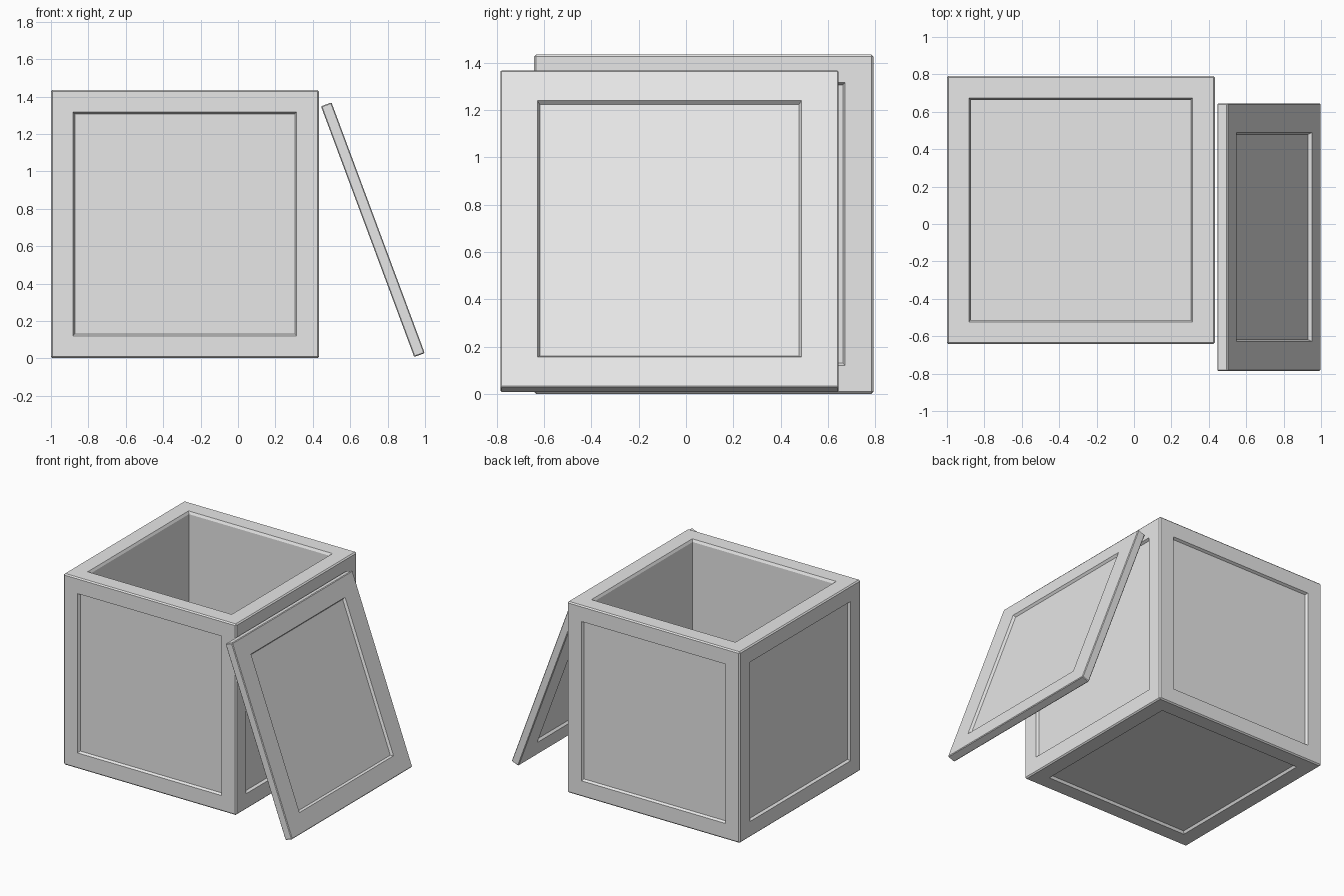
import bpy
import bmesh
import math
from mathutils import Vector

cube = bpy.data.objects.get("Cube")
if cube:
    bpy.data.objects.remove(cube, do_unlink=True)

grey = bpy.data.materials.new("plain_grey")
grey.use_nodes = True
colour = (0.8, 0.8, 0.8, 1.0)
grey.diffuse_color = colour
grey.node_tree.nodes["Principled BSDF"].inputs["Base Color"].default_value = colour

SLOPE = 0.01    # inward slant of a recess wall
DEPTH = 0.018   # depth of a recess


def inset(bm, face, thickness, depth=0.0):
    bmesh.ops.inset_individual(bm, faces=[face], thickness=thickness,
                               depth=depth, use_even_offset=True)


def bevelled_block(size, bevel):
    bm = bmesh.new()
    bmesh.ops.create_cube(bm, size=1)
    bmesh.ops.scale(bm, vec=size, verts=bm.verts)
    bmesh.ops.bevel(bm, geom=bm.edges[:], offset=bevel, segments=1,
                    affect='EDGES', profile=0.5)
    bm.normal_update()
    return bm


def large_faces(bm, limit=0.5):
    return [f for f in bm.faces if f.calc_area() > limit]


def recess(bm, face, margin, stretch=1.0):
    """Sink a framed panel into a face, optionally lengthened along z."""
    inset(bm, face, margin)
    for v in face.verts:
        v.co.z *= stretch
    inset(bm, face, SLOPE, -DEPTH)


def finish(bm, name, location, tilt=0.0):
    bmesh.ops.recalc_face_normals(bm, faces=bm.faces)
    mesh = bpy.data.meshes.new(name)
    bm.to_mesh(mesh)
    bm.free()
    mesh.materials.append(grey)
    obj = bpy.data.objects.new(name, mesh)
    obj.location = location
    obj.rotation_euler.y = tilt
    bpy.context.collection.objects.link(obj)
    return obj


# Open crate: recessed panel on every side, the top one sunk to the floor
SIDE = 1.434
BEVEL = 0.009
bm = bevelled_block(Vector((SIDE, SIDE, SIDE)), BEVEL)
for face in large_faces(bm):
    is_top = face.normal.z > 0.9
    recess(bm, face, 0.119 - BEVEL)
    if is_top:
        inset(bm, face, 0.001, -1.28)
finish(bm, "crate", (-0.284, 0.075, 0.718))

# Lid leaning against the crate: a recessed panel on both broad faces
LID_BEVEL = 0.005
bm = bevelled_block(Vector((0.06, 1.43, 1.43)), LID_BEVEL)
for face in large_faces(bm):
    recess(bm, face, 0.157 - LID_BEVEL, stretch=1.035)
finish(bm, "lid", (0.721, -0.07, 0.688), math.radians(-20.4))
